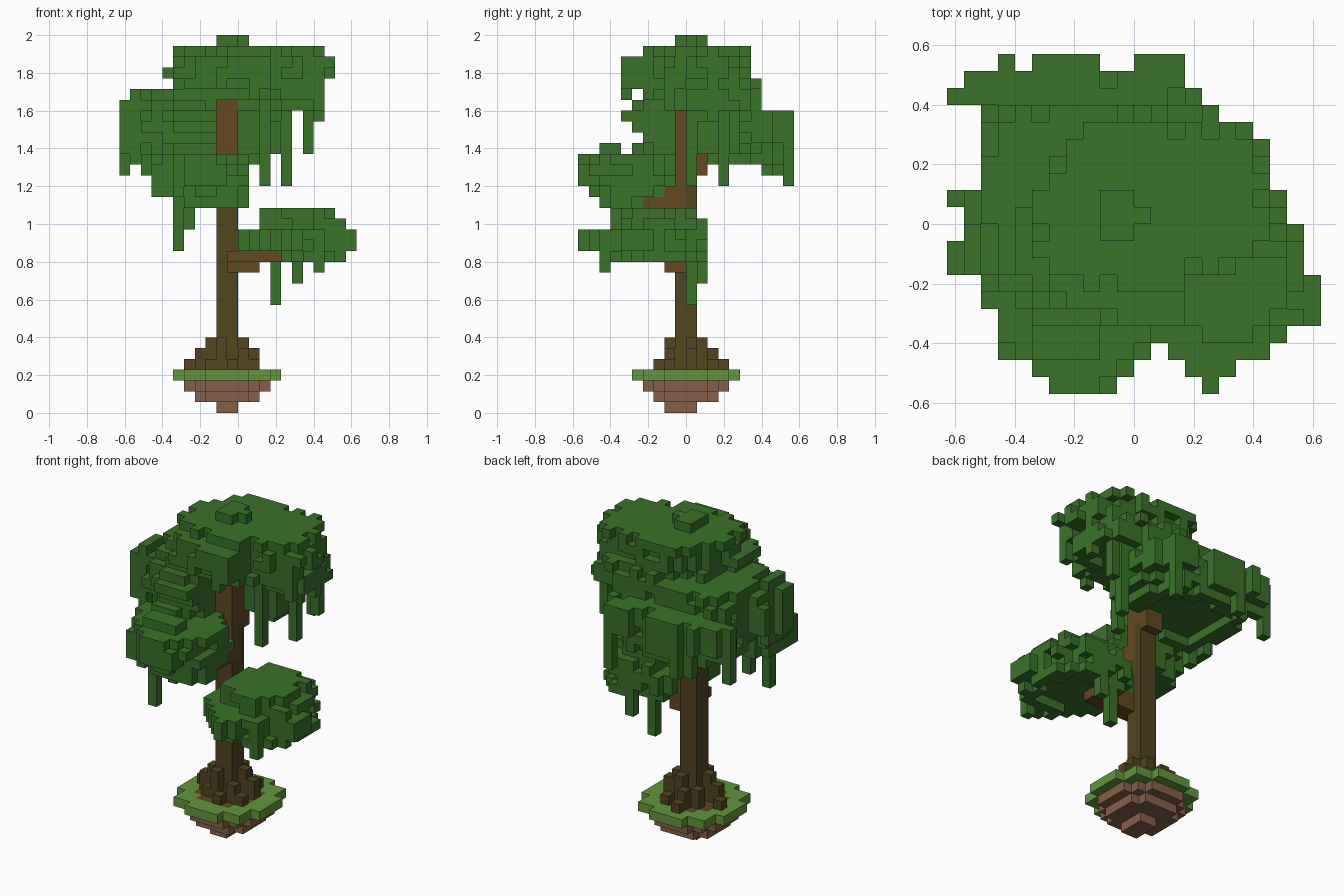
import bpy
import bmesh
import random
from mathutils import Vector

random.seed(4)
cube = bpy.data.objects.get("Cube")
if cube:
    bpy.data.objects.remove(cube, do_unlink=True)

UNIT = 2 / 35                      # edge of one block
ORIGIN = Vector((-11, -10, 0))     # moves block indices to the centre


def material(name, color):
    mat = bpy.data.materials.new(name)
    mat.use_nodes = True
    rgba = (*color, 1)
    mat.diffuse_color = rgba
    mat.node_tree.nodes["Principled BSDF"].inputs["Base Color"].default_value = rgba
    return mat


LEAF = material("leaf green", (.041, .168, .023))
BARK = material("dark bark", (.086, .058, .014))
WOOD = material("warm wood", (.125, .065, .016))
SOIL = material("soil brown", (.23, .115, .066))
GRASS = material("grass green", (.122, .305, .050))

parts = {}       # part name -> (material, set of blocks)
taken = set()    # blocks used by any part


def add(name, mat, cells):
    fresh = set(cells) - taken
    parts.setdefault(name, (mat, set()))[1].update(fresh)
    taken.update(fresh)


def box(i0, i1, j0, j1, k0, k1):
    return {(i, j, k) for i in range(i0, i1 + 1)
            for j in range(j0, j1 + 1) for k in range(k0, k1 + 1)}


def disc(k, i0, i1, j0, j1, power=2.3, ragged=0.0, hole=0.0):
    """Rounded layer of blocks filling the given bounds."""
    cells = set()
    ci, cj = (i0 + i1) / 2, (j0 + j1) / 2
    ri, rj = (i1 - i0 + 1) / 2, (j1 - j0 + 1) / 2
    for i, j, _ in sorted(box(i0, i1, j0, j1, k, k)):
        d = abs((i - ci) / ri) ** power + abs((j - cj) / rj) ** power
        if hole <= d < 1 + random.uniform(-ragged, ragged / 2):
            cells.add((i, j, k))
    return cells


def canopy(name, layers, power, keep=lambda i, j, k: True):
    """Stack of ragged layers; the lowest is an open rim."""
    for n, layer in enumerate(layers):
        cells = disc(*layer, power=power, ragged=.28, hole=0 if n else .4)
        add(name, LEAF, (c for c in sorted(cells) if keep(*c)))


def vine(name, i, j, bottom, top):
    add(name, LEAF, box(i, i, j, j, bottom, top))


# Floating island
add("island_soil", SOIL, disc(0, 9, 10, 8, 10, power=4))
add("island_soil", SOIL, disc(1, 7, 12, 7, 12))
add("island_soil", SOIL, disc(2, 6, 13, 6, 13))
add("bare_ground", WOOD, disc(3, 7, 12, 7, 12))
add("island_grass", GRASS, disc(3, 5, 14, 5, 14, power=2))

# Trunk: dark bark, with warmer wood on the upper front and the top
add("trunk", BARK, box(9, 10, 9, 10, 4, 18) | box(9, 10, 10, 10, 19, 22))
add("upper_trunk", WOOD, box(9, 10, 9, 9, 19, 28) | box(9, 10, 10, 10, 23, 28))

# Roots: uneven stubs around the trunk
for i, j, height in ((8, 9, 3), (11, 10, 3), (9, 8, 3), (10, 11, 3), (8, 8, 1),
                     (7, 9, 2), (6, 10, 1), (12, 10, 2), (12, 8, 1), (11, 8, 2),
                     (8, 11, 2), (9, 12, 2), (9, 13, 1), (11, 12, 1), (10, 7, 1)):
    add("roots", BARK, box(i, i, j, j, 4, 3 + height))

# Branches reaching to each canopy
add("low_branch", WOOD, box(10, 12, 8, 8, 13, 13) | box(11, 12, 9, 9, 13, 14)
    | box(10, 14, 7, 8, 14, 14))
add("middle_branch", WOOD, box(9, 10, 6, 8, 19, 19) | box(9, 10, 8, 8, 20, 20))
add("rear_branch", WOOD, box(9, 10, 11, 11, 22, 23))

# Low canopy on the front left, open below the branch
canopy("low_canopy", [
    (14, 12, 20, 2, 11), (15, 11, 20, 2, 11), (16, 11, 20, 2, 11),
    (17, 13, 20, 3, 11), (18, 13, 19, 3, 10)], 2.4,
    keep=lambda i, j, k: k > 14 or i > 14 or j > 8)
add("low_canopy", LEAF, box(14, 16, 1, 2, 15, 16) | box(15, 15, 0, 1, 15, 16)
    | box(20, 21, 4, 6, 15, 16) | box(12, 12, 3, 4, 15, 16)
    | box(11, 11, 4, 4, 15, 15))
for i, j, bottom in ((14, 10, 10), (16, 11, 12), (18, 2, 13), (15, 2, 14)):
    vine("low_vines", i, j, bottom, 15)

# Middle canopy at the front
canopy("middle_canopy", [
    (19, 5, 11, 2, 5), (20, 3, 11, 1, 8), (21, 3, 11, 1, 8),
    (22, 3, 11, 1, 8), (23, 3, 11, 1, 8)], 2.5)
add("middle_canopy", LEAF, box(5, 8, 2, 3, 24, 24) | box(4, 6, 5, 5, 24, 24)
    | box(6, 8, 0, 1, 21, 23) | box(9, 9, 0, 2, 21, 22)
    | box(2, 3, 5, 6, 22, 23))
for i, j, bottom in ((5, 3, 15), (6, 5, 17), (3, 2, 20), (10, 2, 19)):
    vine("middle_vines", i, j, bottom, 22)

# Broad rear canopy, open around the front of the trunk
canopy("rear_canopy", [
    (23, 2, 13, 8, 18), (24, 2, 14, 6, 18), (25, 1, 14, 6, 18),
    (26, 1, 14, 5, 18), (27, 2, 14, 4, 18), (28, 1, 14, 5, 16),
    (29, 2, 13, 6, 16)], 3,
    keep=lambda i, j, k: (i > 1 or j < 12) and not (
        i >= 9 and j <= 9 or i >= 11 and j <= 10
        or k == 23 and i >= 10 and j <= 11))
add("rear_canopy", LEAF, box(5, 8, 19, 19, 24, 27) | box(11, 13, 18, 19, 25, 27)
    | box(3, 3, 18, 19, 25, 27) | box(0, 1, 7, 8, 24, 28)
    | box(0, 1, 11, 11, 25, 27) | box(0, 2, 17, 17, 24, 27)
    | box(1, 2, 18, 18, 25, 27) | box(1, 1, 7, 9, 23, 29)
    | box(14, 14, 16, 17, 25, 27))
for i, j, bottom in ((13, 19, 21), (5, 19, 22), (13, 10, 21), (15, 13, 21),
                     (0, 17, 22), (4, 18, 22), (2, 8, 22)):
    vine("rear_vines", i, j, bottom, 27)

# Top canopy, cut away on two opposite corners, with a small crown
canopy("top_canopy", [
    (28, 9, 18, 8, 16), (29, 7, 18, 6, 16), (30, 5, 18, 4, 16),
    (31, 4, 19, 4, 15), (32, 5, 19, 4, 15), (33, 5, 18, 6, 15)], 2.5,
    keep=lambda i, j, k: (k > 28 or j > 8) and (j < 16 or i < 16)
    and j - i < random.choice((6, 7, 8))
    and (i < 14 or j > random.choice((6, 7, 7))))
add("top_canopy", LEAF, box(9, 10, 9, 11, 34, 34) | box(11, 11, 10, 10, 34, 34))
for i, j, bottom in ((17, 14, 24), (18, 12, 27), (15, 13, 27), (13, 10, 27),
                     (18, 8, 28), (12, 4, 29), (5, 9, 29)):
    vine("top_vines", i, j, bottom, 31)


def build(name, mat, cells):
    """Turn blocks into one mesh holding only the exposed faces."""
    bm = bmesh.new()
    verts = {}

    def corner(point):
        if point not in verts:
            verts[point] = bm.verts.new((Vector(point) + ORIGIN) * UNIT)
        return verts[point]

    for cell in sorted(cells):
        for axis in range(3):
            u, v = (axis + 1) % 3, (axis + 2) % 3
            for side in (0, 1):
                near = list(cell)
                near[axis] += 2 * side - 1
                if tuple(near) in taken:
                    continue
                ring = []
                for du, dv in ((0, 0), (1, 0), (1, 1), (0, 1)):
                    p = list(cell)
                    p[axis] += side
                    p[u] += du
                    p[v] += dv
                    ring.append(corner(tuple(p)))
                bm.faces.new(ring if side else ring[::-1])
    mesh = bpy.data.meshes.new(name)
    bm.to_mesh(mesh)
    bm.free()
    mesh.materials.append(mat)
    bpy.context.collection.objects.link(bpy.data.objects.new(name, mesh))


for part_name, (mat, cells) in parts.items():
    if cells:
        build(part_name, mat, cells)
